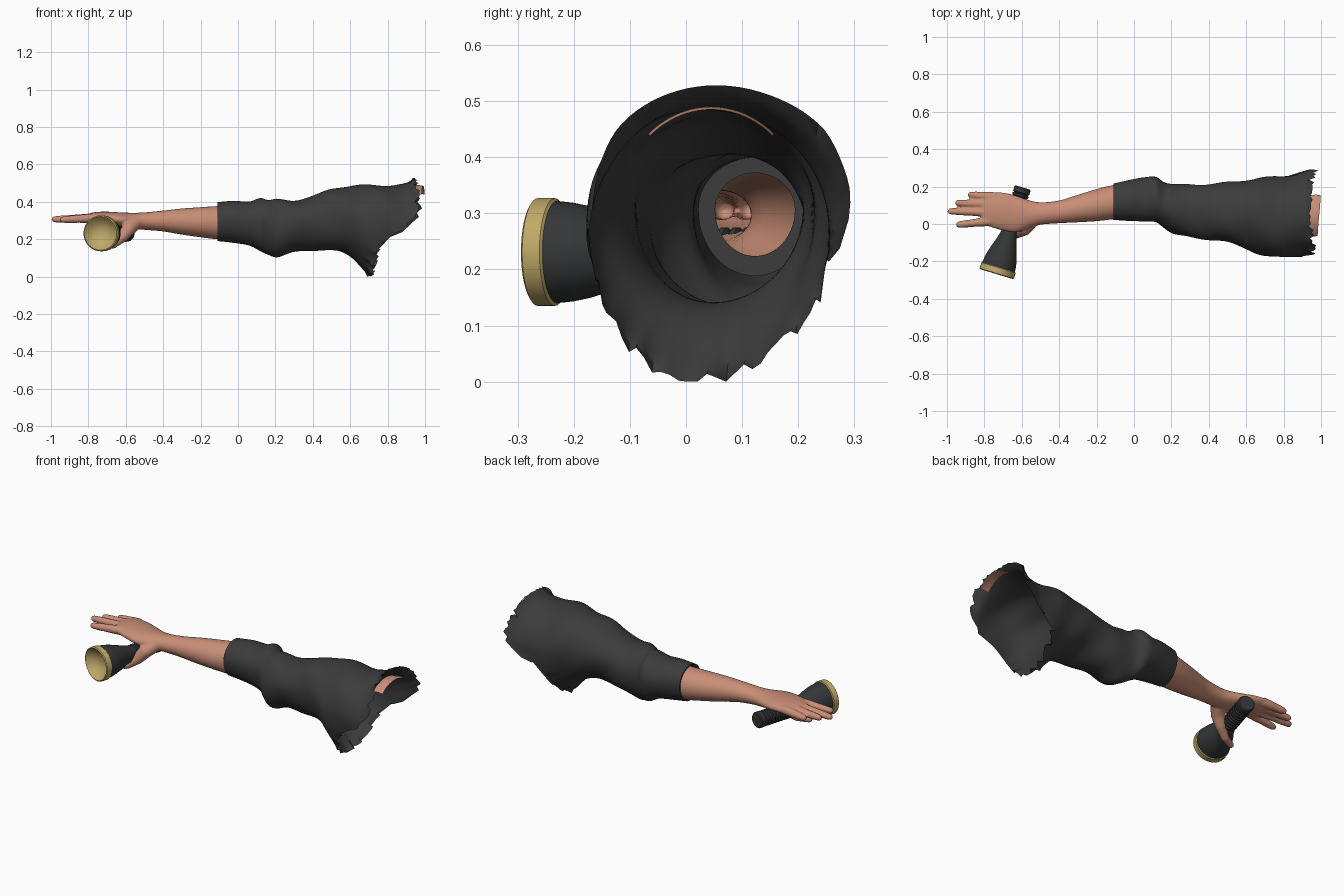
import bpy, bmesh, math, random
from mathutils import Vector

random.seed(4)
if "Cube" in bpy.data.objects:
    bpy.data.objects.remove(bpy.data.objects["Cube"])


def material(name, r, g, b):
    m = bpy.data.materials.new(name)
    m.use_nodes = True
    m.diffuse_color = (r, g, b, 1)
    node = m.node_tree.nodes["Principled BSDF"]
    node.inputs["Base Color"].default_value = (r, g, b, 1)
    node.inputs["Roughness"].default_value = 0.8
    return m


SKIN = material("skin", 0.58, 0.27, 0.18)
CLOTH = material("charcoal cloth", 0.045, 0.045, 0.045)
RUBBER = material("dark rubber", 0.035, 0.037, 0.038)
BRASS = material("pale brass", 0.53, 0.4, 0.14)


def smooth(ob, angle=40):
    bpy.ops.object.select_all(action='DESELECT')
    ob.select_set(True)
    bpy.context.view_layer.objects.active = ob
    bpy.ops.object.shade_smooth_by_angle(angle=math.radians(angle))


def loft(name, rings, mats, caps=True, closed=True, angle=40, rule=None):
    """Bridge a list of equal point rings into one object."""
    bm = bmesh.new()
    rows = [[bm.verts.new(p) for p in ring] for ring in rings]
    n = len(rows[0])
    for i, (a, b) in enumerate(zip(rows, rows[1:])):
        for j in range(n if closed else n - 1):
            k = (j + 1) % n
            f = bm.faces.new((a[j], a[k], b[k], b[j]))
            f.material_index = rule(i) if rule else 0
    if caps:
        bm.faces.new(rows[0])
        bm.faces.new(rows[-1]).material_index = rule(len(rows)) if rule else 0
    bmesh.ops.recalc_face_normals(bm, faces=bm.faces)
    me = bpy.data.meshes.new(name)
    bm.to_mesh(me)
    bm.free()
    ob = bpy.data.objects.new(name, me)
    bpy.context.collection.objects.link(ob)
    for m in mats:
        me.materials.append(m)
    smooth(ob, angle)
    return ob


def sample(keys, x):
    """Smooth interpolation through keys whose first column rises."""
    x = min(max(x, keys[0][0]), keys[-1][0])
    i = max(k for k in range(len(keys) - 1) if keys[k][0] <= x)
    a, b = keys[i], keys[i + 1]
    p, q = keys[max(i - 1, 0)], keys[min(i + 2, len(keys) - 1)]
    h = b[0] - a[0]
    t = (x - a[0]) / h
    out = []
    for c in range(1, len(a)):
        ma = (b[c] - p[c]) / (b[0] - p[0]) * h
        mb = (q[c] - a[c]) / (q[0] - a[0]) * h
        d = b[c] - a[c]
        out.append(a[c] + t * (ma + t * (3 * d - 2 * ma - mb + t * (ma + mb - 2 * d))))
    return out


def section(keys, x, ang, scale=1.0, mid=0.5):
    """Point of an oval section given by its y and z limits."""
    y0, y1, z0, z1 = sample(keys, x)
    s = math.sin(ang)
    zc = z0 + mid * (z1 - z0)
    reach = (z1 - zc) if s > 0 else (zc - z0)
    y = (y0 + y1) / 2 + (y1 - y0) / 2 * math.cos(ang) * scale
    return Vector((x, y, zc + reach * s * scale))


def angles(n):
    return [2 * math.pi * j / n for j in range(n)]


def tube(name, path, radii):
    """Round tapered limb with a rounded tip."""
    pts = [Vector(p) for p in path]
    tip = (pts[-1] - pts[-2]).normalized() * radii[-1]
    end, r = pts[-1], radii[-1]
    pts += [end + tip * 0.5, end + tip * 0.85, end + tip]
    radii = list(radii) + [r * 0.87, r * 0.53, r * 0.15]
    rings = []
    for i, p in enumerate(pts):
        d = (pts[min(i + 1, len(pts) - 1)] - pts[max(i - 1, 0)]).normalized()
        u = d.cross(Vector((0, 0, 1))).normalized()
        v = u.cross(d)
        rings.append([p + (u * math.cos(a) + v * math.sin(a)) * radii[i] for a in angles(16)])
    return loft(name, rings, [SKIN])


# Forearm and palm: x, y limits, z limits
ARM = [(-.815, .005, .15, .298, .332), (-.77, -.015, .168, .284, .344),
       (-.70, -.035, .168, .275, .347), (-.63, -.045, .152, .265, .343),
       (-.56, -.02, .127, .255, .341), (-.50, -.004, .116, .25, .343),
       (-.40, .004, .126, .241, .353), (-.30, .009, .156, .224, .364),
       (-.20, .015, .187, .21, .371), (-.11, .025, .208, .199, .377),
       (-.04, .03, .212, .195, .38)]
steps = 40
arm = loft("forearm_and_hand", [[section(ARM, -.815 + .775 * i / steps, a) for a in angles(32)]
                                for i in range(steps + 1)], [SKIN])

# Fingers: base y, tip x, tip y, tip z
parts = [arm]
for name, by, tx, ty, tz in (("little_finger", .145, -.872, .156, .305),
                             ("ring_finger", .105, -.94, .112, .308),
                             ("middle_finger", .062, -.98, .068, .306),
                             ("index_finger", .018, -.935, -.003, .304)):
    base, tip = Vector((-.74, by, .314)), Vector((tx, ty, tz))
    parts.append(tube(name, [base.lerp(tip, t) for t in (0, .35, .6, .8, 1)],
                      (.025, .024, .021, .02, .017)))
parts.append(tube("thumb", [(-.54, .02, .29), (-.585, -.025, .255), (-.62, -.045, .21),
                            (-.67, -.07, .17), (-.73, -.098, .162)],
                  (.035, .038, .03, .022, .018)))

# Fuse the hand into one skin, then open the elbow end
bpy.ops.object.select_all(action='DESELECT')
for ob in parts:
    ob.select_set(True)
bpy.context.view_layer.objects.active = arm
bpy.ops.object.join()
fuse = arm.modifiers.new("fuse", 'REMESH')
fuse.mode, fuse.voxel_size = 'VOXEL', .006
soften = arm.modifiers.new("soften", 'SMOOTH')
soften.iterations = 4
for mod in ("fuse", "soften"):
    bpy.ops.object.modifier_apply(modifier=mod)
bm = bmesh.new()
bm.from_mesh(arm.data)
bmesh.ops.delete(bm, geom=[f for f in bm.faces if f.calc_center_median().x > -.075], context='FACES')
bm.to_mesh(arm.data)
bm.free()
smooth(arm, 60)

# Sleeve: x, y limits, z limits
SLEEVE = [(-.11, .022, .216, .19, .398), (-.02, .016, .236, .18, .405),
          (.06, .012, .25, .165, .402), (.12, .01, .252, .135, .42),
          (.16, -.02, .222, .118, .405), (.21, -.052, .212, .103, .412),
          (.30, -.068, .215, .13, .408), (.40, -.085, .21, .142, .432),
          (.50, -.1, .222, .138, .468), (.60, -.13, .236, .105, .482),
          (.68, -.165, .248, .04, .49), (.74, -.178, .252, 0, .492),
          (.85, -.176, .26, 0, .49), (.92, -.172, .28, 0, .5),
          (.97, -.17, .295, 0, .55)]
# Hem reach along x, by the sine of the angle round the sleeve
HEM = [(-1, .72), (-.75, .735), (-.5, .755), (-.2, .82), (0, .94), (.35, .975), (1, .945)]


def sleeve_point(t, a, tear):
    s = math.sin(a)
    x = -.11 + t * (sample(HEM, s)[0] + .11)
    grow = min(1, max(0, (x + .06) * 4))
    fold = .022 * math.sin(26 * x + 2 * math.cos(a) + 3 * s) + .014 * math.sin(3 * a + 17 * x)
    p = section(SLEEVE, x, a, 1 + grow * fold, .56)
    p.x += tear * t ** 30
    p.z = max(0, p.z + (.8 * tear * t ** 30 if s < 0 else 0))
    return p


ring = angles(80)
tears = [random.choice((-.028, -.012, 0, .012)) * random.uniform(.4, 1.2) for a in ring]
rings = [[section(SLEEVE, -.11, a, .92, .56) for a in ring]]
for i in range(71):
    rings.append([sleeve_point(i / 70, a, c) for a, c in zip(ring, tears)])
loft("torn_sleeve", rings, [CLOTH], caps=False, angle=55)

# Cuff turned inward round the open elbow end
loft("cuff_lining", [[section(SLEEVE, -.06, a, k, .56) for a in ring] for k in (.68, .97)],
     [CLOTH], caps=False)

# Strip of shoulder skin under the upper hem
rings = []
for x, r in ((.93, .2), (.965, .205), (.99, .2)):
    rings.append([(x + .008 * math.sin(a * 2), .045 + r * .85 * math.cos(a), .285 + r * math.sin(a))
                  for a in [math.radians(50 + 4 * j) for j in range(21)]])
loft("shoulder_skin", rings, [SKIN], caps=False, closed=False)

# Torch: distance along the axis and radius, from the dish to the ribbed tail
profile = [(.05, .012), (.045, .04), (.025, .07), (.004, .086), (0, .09), (.004, .096),
           (.036, .096), (.04, .091), (.07, .088), (.1, .082), (.14, .07), (.18, .056),
           (.22, .045), (.25, .04)]
for i in range(9):
    t = .255 + .022 * i
    profile += [(t, .038), (t + .004, .044), (t + .014, .044), (t + .018, .038)]
profile += [(.455, .045), (.478, .045), (.484, .04)]
face, axis = Vector((-.735, -.268, .231)), Vector((.29, .957, 0)).normalized()
side, up = Vector((.957, -.29, 0)).normalized(), Vector((0, 0, 1))
rings = [[face + axis * t + (side * math.cos(a) + up * math.sin(a)) * r for a in angles(40)]
         for t, r in profile]
loft("torch", rings, [BRASS, RUBBER], angle=35, rule=lambda i: 0 if i < 7 else 1)
